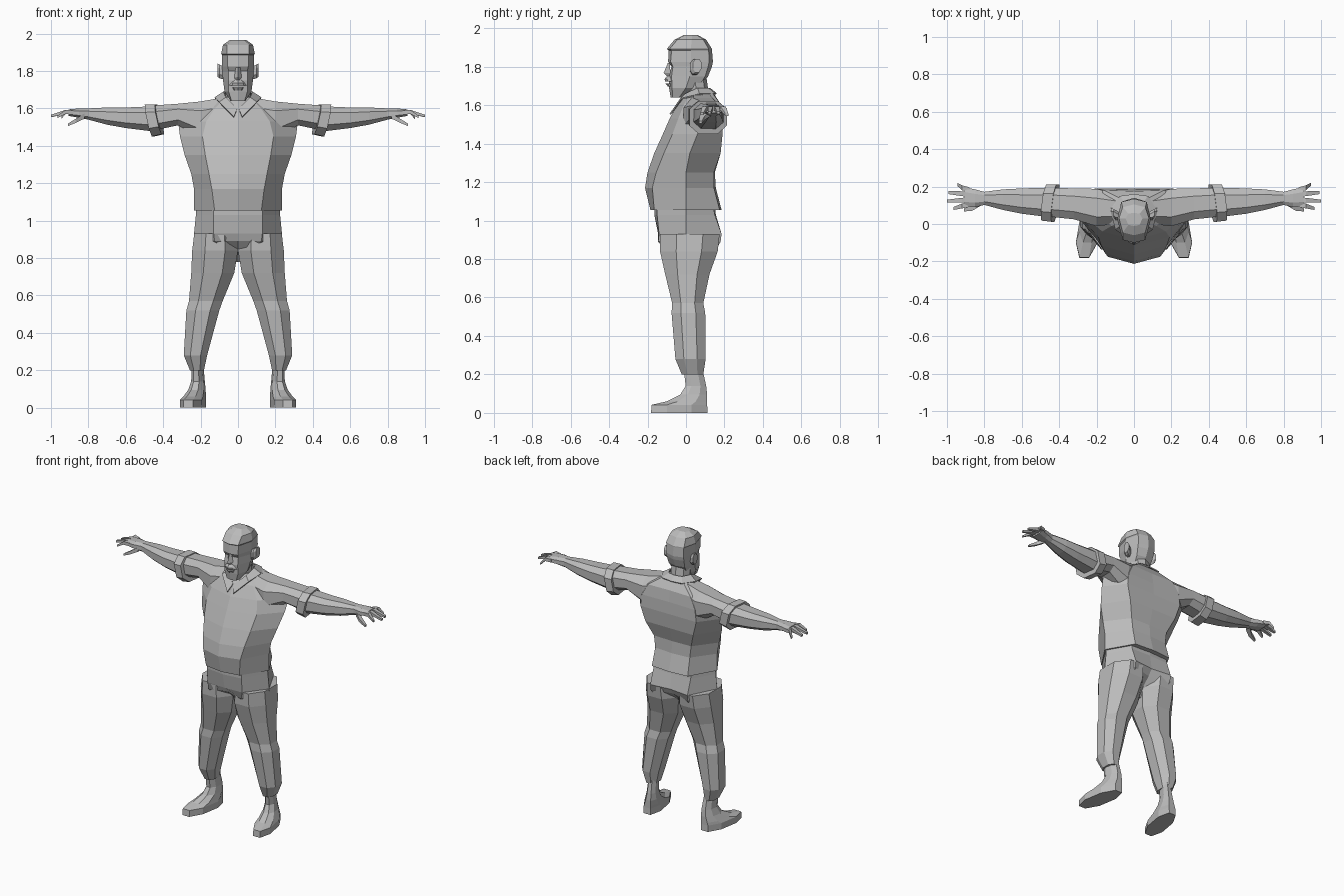
import bpy, bmesh, math
from mathutils import Vector

grey = bpy.data.materials.new("plain grey")
grey.diffuse_color = (0.5, 0.5, 0.5, 1)


def finish(name, bm):
    bmesh.ops.recalc_face_normals(bm, faces=bm.faces)
    me = bpy.data.meshes.new(name)
    bm.to_mesh(me)
    bm.free()
    me.materials.append(grey)
    ob = bpy.data.objects.new(name, me)
    bpy.context.collection.objects.link(ob)
    return ob


def loft(name, rings):
    """Skin a list of equal-length point rings and cap both ends."""
    bm = bmesh.new()
    vs = [[bm.verts.new(p) for p in r] for r in rings]
    n = len(rings[0])
    for a, b in zip(vs, vs[1:]):
        for i in range(n):
            bm.faces.new((a[i], a[(i + 1) % n], b[(i + 1) % n], b[i]))
    bm.faces.new(vs[0])
    bm.faces.new(vs[-1])
    return finish(name, bm)


def body_loft(name, rows):
    """Each row: z, front y, front corner, side, back corner, back y (mirrored)."""
    rings = []
    for z, yf, fc, sd, bc, yb in rows:
        half = [fc, sd, bc]
        rings.append([(0, yf, z)] + [(x, y, z) for x, y in half] + [(0, yb, z)]
                     + [(-x, y, z) for x, y in reversed(half)])
    return loft(name, rings)


def octagon(a0, a1, b0, b1, k=0.28):
    da, db = (a1 - a0) * k, (b1 - b0) * k
    return [(a0 + da, b0), (a1 - da, b0), (a1, b0 + db), (a1, b1 - db),
            (a1 - da, b1), (a0 + da, b1), (a0, b1 - db), (a0, b0 + db)]


def upright(name, rows, s, splay=0.0):
    """Rows: z, inner x, outer x, front y, back y."""
    return loft(name, [[(s * (x - splay * y), y, z) for x, y in octagon(*r)]
                       for z, *r in rows])


def sideways(name, rows, s, lean=0.0, k=0.25):
    """Rows: x, front y, back y, bottom z, top z."""
    return loft(name, [[(s * (x + lean * (z - 1.54) - lean * (y - 0.11) * 0.6), y, z)
                        for y, z in octagon(*r, k)] for x, *r in rows])


def finger(name, pts, s):
    """Square tapered finger through (x, y, z, radius) points."""
    return loft(name, [[(s * x, y + a * r, z + b * r)
                        for a, b in ((-1, -.8), (1, -.8), (1, .8), (-1, .8))]
                       for x, y, z, r in pts])


# Shirt with a full belly
body_loft("shirt", [
    (1.055, -.185, (.125, -.165), (.235, 0), (.135, .175), .185),
    (1.17, -.213, (.14, -.175), (.235, 0), (.13, .145), .155),
    (1.25, -.2, (.155, -.155), (.25, 0), (.14, .145), .15),
    (1.35, -.165, (.175, -.115), (.285, .02), (.18, .18), .18),
    (1.45, -.12, (.19, -.07), (.31, .06), (.21, .19), .19),
    (1.53, -.085, (.17, -.04), (.32, .09), (.2, .19), .185),
    (1.605, -.045, (.12, -.01), (.23, .09), (.16, .18), .175),
    (1.66, -.0, (.06, .02), (.105, .085), (.08, .14), .145)])

# Trouser seat
body_loft("trouser_seat", [
    (1.08, -.165, (.13, -.15), (.222, 0), (.14, .14), .15),
    (1.03, -.165, (.13, -.15), (.225, 0), (.14, .15), .155),
    (.93, -.145, (.13, -.14), (.235, 0), (.14, .185), .17),
    (.89, -.11, (.125, -.145), (.238, 0), (.14, .18), .14),
    (.84, -.04, (.07, -.1), (.24, 0), (.13, .15), .09),
    (.78, .0, (.03, -.03), (.1, .01), (.05, .07), .05)])

# Head: jaw, face, brow, hair edge and crown
body_loft("head", [
    (1.64, -.08, (.035, -.07), (.04, -.035), (.025, -.01), .0),
    (1.69, -.088, (.05, -.072), (.072, .0), (.05, .06), .07),
    (1.75, -.09, (.05, -.075), (.08, .02), (.06, .1), .115),
    (1.80, -.075, (.05, -.068), (.084, .02), (.065, .115), .135),
    (1.825, -.093, (.055, -.08), (.085, .025), (.065, .12), .14),
    (1.885, -.09, (.057, -.075), (.085, .025), (.065, .118), .135),
    (1.892, -.1, (.06, -.085), (.09, .025), (.068, .118), .135),
    (1.94, -.06, (.06, -.045), (.08, .03), (.06, .09), .105),
    (1.965, -.01, (.03, -.005), (.045, .03), (.03, .055), .06)])
loft("neck", [[(.066 * math.cos(t * math.pi / 4), y + .062 * math.sin(t * math.pi / 4), z)
               for t in range(8)] for z, y in ((1.58, .07), (1.67, .055), (1.74, .045))])

# Face details
loft("nose", [[(-.012, -.085, 1.82), (.012, -.085, 1.82), (0, -.094, 1.82)],
              [(-.02, -.08, 1.765), (.02, -.08, 1.765), (0, -.116, 1.768)],
              [(-.014, -.08, 1.752), (.014, -.08, 1.752), (0, -.1, 1.752)]])
body_loft("moustache", [
    (1.722, -.108, (.03, -.095), (.05, -.07), (.02, -.06), -.06),
    (1.735, -.112, (.028, -.098), (.042, -.07), (.02, -.06), -.06),
    (1.752, -.098, (.015, -.088), (.025, -.07), (.02, -.06), -.06)])
body_loft("lower_lip", [
    (1.697, -.094, (.018, -.088), (.028, -.07), (.02, -.06), -.06),
    (1.712, -.106, (.022, -.095), (.034, -.07), (.02, -.06), -.06)])

# Collar: folded strip, mirrored
bm = bmesh.new()
inner = [(.004, -.05, 1.6), (.065, -.005, 1.66), (.078, .06, 1.69), (.05, .115, 1.69), (0, .125, 1.69)]
outer = [(.022, -.085, 1.555), (.1, -.03, 1.635), (.125, .07, 1.66), (.075, .15, 1.662), (0, .16, 1.662)]
vi, vo = [bm.verts.new(p) for p in inner], [bm.verts.new(p) for p in outer]
for i in range(4):
    bm.faces.new((vi[i], vo[i], vo[i + 1], vi[i + 1]))
collar = finish("collar", bm)
m = collar.modifiers.new("mirror", 'MIRROR')
m.use_clip = True
m = collar.modifiers.new("thickness", 'SOLIDIFY')
m.thickness = .008

for s, side in ((1, "left"), (-1, "right")):
    # Ears
    loft(side + "_ear", [[(s * x, y + x * .1, z) for y, z in octagon(*r)] for x, r in (
        (.07, (.015, .05, 1.755, 1.82)), (.098, (.01, .065, 1.76, 1.835)),
        (.11, (.025, .07, 1.77, 1.84)))])
    # Trouser legs
    upright(side + "_trouser_leg", [
        (.93, .01, .234, -.135, .175), (.84, .0, .245, -.135, .165),
        (.72, .02, .25, -.108, .122), (.57, .082, .262, -.072, .09),
        (.52, .1, .276, -.075, .1), (.28, .165, .29, -.055, .102),
        (.2, .182, .257, -.022, .09)], s)
    # Boots
    upright(side + "_boot", [
        (.23, .195, .25, -.012, .085), (.14, .19, .255, -.002, .105),
        (.095, .185, .268, -.03, .11), (.06, .18, .285, -.1, .11),
        (.042, .177, .294, -.178, .11), (.0, .177, .294, -.182, .112)], s, .17)
    # Sleeve and rolled cuff
    sideways(side + "_sleeve", [
        (.1, .0, .165, 1.45, 1.655), (.2, -.012, .188, 1.44, 1.637),
        (.32, .025, .19, 1.51, 1.625), (.46, .04, .195, 1.48, 1.615)], s)
    sideways(side + "_cuff", [
        (.42, .012, .212, 1.462, 1.622), (.475, .018, .212, 1.45, 1.622)], s, .22)
    # Bare forearm and palm
    sideways(side + "_forearm", [
        (.44, .035, .195, 1.475, 1.612), (.6, .055, .19, 1.495, 1.605),
        (.7, .075, .185, 1.513, 1.605), (.8, .102, .172, 1.54, 1.6),
        (.85, .09, .185, 1.55, 1.6), (.905, .092, .197, 1.56, 1.595)], s)
    # Fingers and thumb
    for i, (by, ty, tx, tz) in enumerate(((.105, .083, .965, 1.555), (.13, .122, 1.0, 1.56),
                                          (.158, .168, .993, 1.56), (.182, .212, .945, 1.55))):
        finger(f"{side}_finger_{i + 1}", [(.88, by, 1.578, .014),
               (.92, by + (ty - by) * .4, 1.582, .013), (tx, ty, tz, .008)], s)
    finger(side + "_thumb", [(.82, .115, 1.56, .018), (.865, .085, 1.535, .014),
                             (.91, .075, 1.512, .008)], s)
